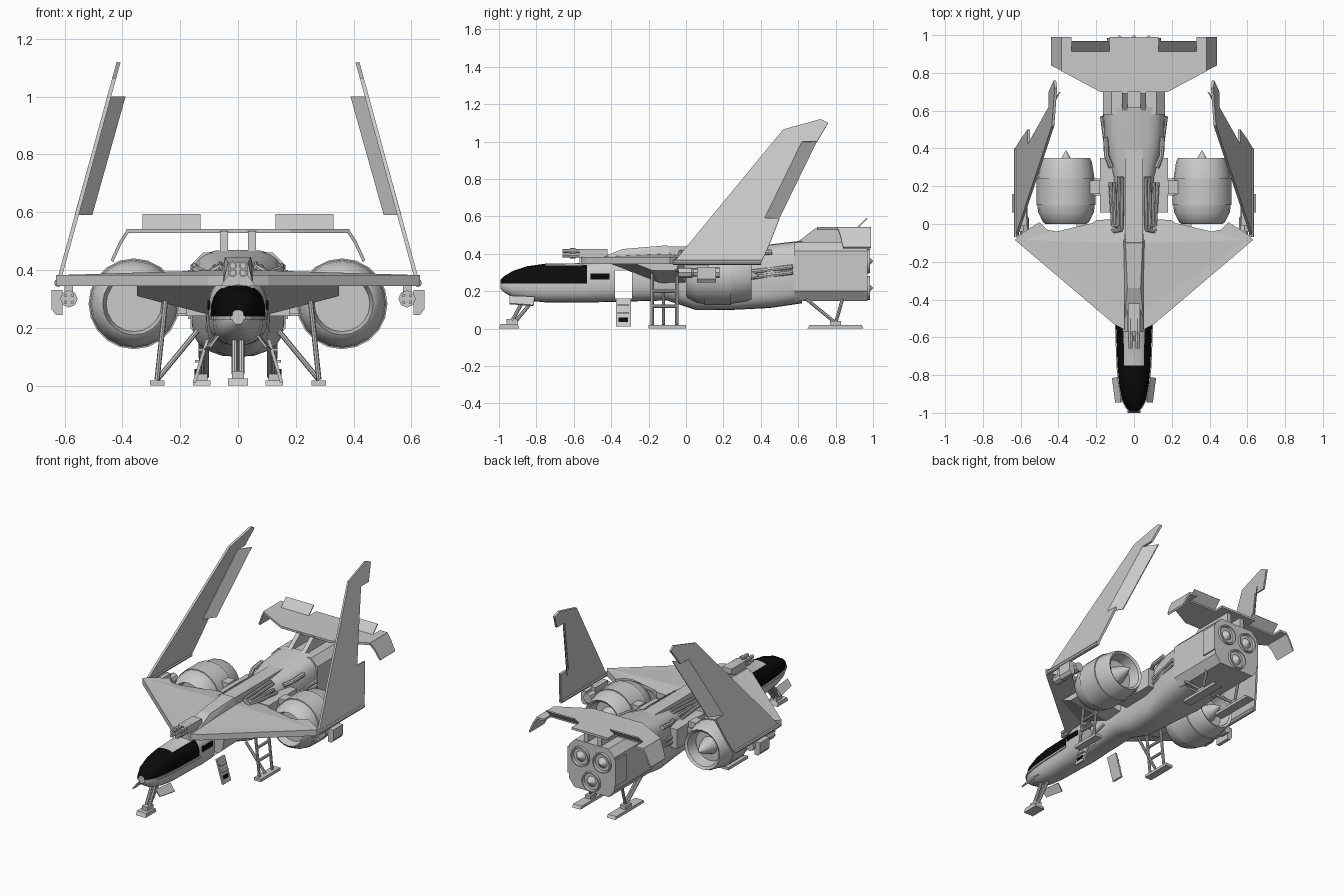
import bpy, bmesh, math
from mathutils import Vector

cube = bpy.data.objects.get("Cube")
if cube:
    bpy.data.objects.remove(cube, do_unlink=True)


def material(name, rgb):
    m = bpy.data.materials.new(name)
    m.use_nodes = True
    m.diffuse_color = (*rgb, 1)
    m.node_tree.nodes["Principled BSDF"].inputs["Base Color"].default_value = (*rgb, 1)
    return m


HULL = material("hull grey", (.59, .59, .59))
GLASS = material("canopy black", (.003, .003, .003))


def finish(name, bm, mat=HULL, mirror=False, smooth=False):
    bmesh.ops.recalc_face_normals(bm, faces=bm.faces[:])
    mesh = bpy.data.meshes.new(name)
    bm.to_mesh(mesh)
    bm.free()
    mesh.materials.append(mat)
    ob = bpy.data.objects.new(name, mesh)
    bpy.context.collection.objects.link(ob)
    if smooth:
        bpy.ops.object.select_all(action='DESELECT')
        ob.select_set(True)
        bpy.context.view_layer.objects.active = ob
        bpy.ops.object.shade_smooth_by_angle(angle=math.radians(32))
    if mirror:
        ob.modifiers.new("Mirror", 'MIRROR')
    return ob


def skin(bm, rings):
    """Join rings of points into one closed skin."""
    loops = [[bm.verts.new(p) for p in ring] for ring in rings]
    n = len(loops[0])
    for a, b in zip(loops, loops[1:]):
        for i in range(n):
            j = (i + 1) % n
            bm.faces.new((a[i], a[j], b[j], b[i]))
    bm.faces.new(loops[0])
    bm.faces.new(loops[-1])


def loft(name, rings, **kw):
    bm = bmesh.new()
    skin(bm, rings)
    return finish(name, bm, **kw)


def prism(name, pts, vec, **kw):
    pts = [Vector(p) for p in pts]
    return loft(name, [pts, [p + Vector(vec) for p in pts]], **kw)


def hull(name, pts, **kw):
    bm = bmesh.new()
    for p in pts:
        bm.verts.new(p)
    res = bmesh.ops.convex_hull(bm, input=bm.verts[:])
    loose = [g for g in res["geom_interior"] if isinstance(g, bmesh.types.BMVert)]
    bmesh.ops.delete(bm, geom=loose, context='VERTS')
    bmesh.ops.dissolve_limit(bm, angle_limit=.01, verts=bm.verts[:], edges=bm.edges[:])
    return finish(name, bm, **kw)


def box(name, xs, ys, zs, **kw):
    return hull(name, [(x, y, z) for x in xs for y in ys for z in zs], **kw)


def lathe(name, profile, x, z, sides=20, **kw):
    """Spin (y, radius) pairs around an axis along y."""
    turn = [math.tau * i / sides for i in range(sides)]
    rings = [[(x + r * math.cos(a), y, z + r * math.sin(a)) for a in turn] for y, r in profile]
    return loft(name, rings, smooth=True, **kw)


def rods(name, lines, r, sides=8, **kw):
    """Straight round rods along each polyline."""
    bm = bmesh.new()
    for line in lines:
        for a, b in zip(line, line[1:]):
            a, b = Vector(a), Vector(b)
            q = (b - a).to_track_quat('Z', 'Y')
            ring = [q @ Vector((r * math.cos(math.tau * i / sides), r * math.sin(math.tau * i / sides), 0))
                    for i in range(sides)]
            skin(bm, [[a + v for v in ring], [b + v for v in ring]])
    return finish(name, bm, **kw)


# Fuselage: y, half width, bottom, waist, top
stations = [(-.992, .02, .212, .24, .262), (-.975, .038, .195, .24, .278), (-.93, .062, .168, .24, .306),
            (-.85, .078, .15, .24, .333), (-.75, .087, .14, .24, .347), (-.53, .095, .14, .24, .35),
            (-.49, .103, .14, .25, .37), (-.1, .1, .15, .27, .39), (.05, .11, .1, .25, .4),
            (.25, .115, .1, .25, .42), (.45, .16, .11, .28, .45), (.62, .165, .135, .3, .47)]


def section(y, w, low, mid, top, n=24):
    p = .75 if y < .1 else .55
    ring = []
    for i in range(n):
        c, s = math.cos(math.tau * i / n), math.sin(math.tau * i / n)
        h = top - mid if s > 0 else mid - low
        ring.append((math.copysign(w * abs(c) ** p, c), y, mid + math.copysign(h * abs(s) ** p, s)))
    return ring


body = loft("fuselage", [section(*s) for s in stations], smooth=True)
body.data.materials.append(GLASS)
for f in body.data.polygons:
    c = f.center
    if c.z > .242 and (c.y < -.75 or (c.y < -.53 and abs(c.x) > .058)):
        f.material_index = 1

# Doorway through the cabin
cutter = box("door_cutter", (-.3, .3), (-.38, -.29), (.16, .31))
cutter.hide_render = True
cut = body.modifiers.new("Doorway", 'BOOLEAN')
cut.operation, cut.solver, cut.object = 'DIFFERENCE', 'EXACT', cutter
bpy.context.view_layer.objects.active = body
bpy.ops.object.modifier_apply(modifier=cut.name)
bpy.data.objects.remove(cutter, do_unlink=True)
box("cabin_window", (.096, .106), (-.51, -.41), (.262, .295), mat=GLASS, mirror=True)

# Sill below the canopy
rim = [(w + .006, y) for y, w, *_ in stations[:6]]
prism("canopy_sill", [(x, y, .228) for x, y in rim] + [(-x, y, .228) for x, y in reversed(rim)], (0, 0, .013))

# Boarding steps
hull("step_ramp", [(x + d, y, z) for x, z in ((.1, .16), (.145, .01)) for d in (0, .012) for y in (-.375, -.295)],
     mirror=True)
for i in range(2):
    x, z = .118 + .012 * i, .12 - .04 * i
    box(f"step_{i + 1}", (x, x + .018), (-.365, -.305), (z, z + .008), mirror=True)
box("lowest_step", (.141, .15), (-.36, -.31), (.035, .058), mat=GLASS, mirror=True)

# Spine, pipes and side housings
ridge = [(.05, -.5, .36), (.035, -.34, .425), (.045, -.1, .445), (.06, -.08, .38)]
hull("dorsal_hump", ridge + [(-x, y, z) for x, y, z in ridge])
box("spine", (-.045, .045), (-.1, .45), (.36, .44))
rods("spine_pipes", [[(.062, .25, .42), (.065, -.03, .41), (.11, -.04, .385), (.125, .22, .375)],
                     [(.08, .25, .41), (.085, -.01, .4), (.1, -.01, .39), (.105, .22, .39)]], .01, mirror=True)
box("side_housing", (.08, .18), (.06, .35), (.24, .365), mirror=True)
rods("side_exhausts", [[(.135, .32, z), (.168, .57, z + .03)] for z in (.27, .3)], .012, mirror=True)
rods("shoulder_tubes", [[(.12, .3, .39), (.145, .36, .4), (.15, .46, .41)]], .014, mirror=True)

# Roof gun
hull("gun_base", [(x, y, z) for s in (-1, 1) for x, z in ((.06 * s, .345), (.035 * s, .38)) for y in (-.57, -.42)])
box("gun_body", (-.033, .033), (-.57, -.42), (.36, .425))
rods("gun_barrels", [[(x, -.66, z), (x, -.5, z)] for x in (-.018, .018) for z in (.39, .415)], .011)
rods("gun_collars", [[(x, -.62, z), (x, -.59, z)] for x in (-.018, .018) for z in (.39, .415)], .015)

# Fixed wings and root fairings
wing = [(.05, -.56), (.106, -.53), (.63, -.085), (.61, -.06), (.5, .01), (.46, -.03),
        (.36, -.05), (.26, -.03), (.2, .02), (.05, .03)]
prism("wing", [(x, y, .345) for x, y in wing], (0, 0, .038), mirror=True)
hull("wing_crown", [(.05, -.45, .383), (.6, -.085, .383), (.05, .02, .383), (.2, .01, .383), (.05, -.1, .4)], mirror=True)
hull("wing_root_fairing", [(.08, -.14, .24), (.08, 0, .24), (.08, -.41, .35), (.08, .02, .35), (.35, -.18, .31),
                           (.35, -.05, .31), (.35, -.28, .35), (.35, -.04, .35)], mirror=True)

# Folded outer wings
outer = [(-.07, .35), (.52, 1.065), (.72, 1.12), (.76, 1.1), (.7, 1), (.62, 1), (.42, .59),
         (.5, .59), (.45, .46), (.4, .35)]
prism("folded_wing", [(.63 - .273 * (z - .35), y, z) for y, z in outer], (-.013, 0, -.003), mirror=True)
prism("wing_flap", [(.452, .62, 1), (.565, .42, .59), (.51, .5, .59), (.395, .7, 1)], (-.006, 0, 0), mirror=True)
rods("fold_hinge", [[(.622, -.07, .355), (.622, .4, .355)]], .014, mirror=True)

# Wingtip guns
lathe("tip_gun", [(-.04, .018), (-.04, .03), (.03, .03), (.04, .022), (.12, .022), (.12, .03), (.18, .03)],
      .585, .3, sides=8, mirror=True)
rods("tip_gun_barrels", [[(.585 + x, -.06, .3 + z), (.585 + x, 0, .3 + z)] for x in (-.012, .012) for z in (-.012, .012)],
     .006, mirror=True)
prism("tip_gun_box", [(.607, .06, .33), (.645, .06, .33), (.645, .06, .265), (.63, .06, .245), (.607, .06, .245)],
      (0, .1, 0), mirror=True)
box("tip_gun_mount", (.57, .6), (-.01, .12), (.32, .35), mirror=True)

# Jet nacelles
lathe("nacelle", [(.05, .001), (.05, .096), (.02, .102), (0, .108), (.01, .122), (.06, .147), (.1, .152), (.1, .157),
                  (.24, .157), (.24, .151), (.33, .137), (.35, .127), (.34, .112), (.27, .1), (.27, .055),
                  (.33, .035), (.39, .001)], .36, .283, mirror=True)
box("nacelle_mount", (.1, .26), (.15, .24), (.25, .34), mirror=True)
box("nacelle_clamp", (.18, .26), (.16, .23), (.24, .375), mirror=True)

# Tail section with three rocket nozzles
half = [(.12, .46), (.165, .415), (.165, .2), (.125, .148)]
prism("tail_box", [(x, .58, z) for x, z in half] + [(-x, .58, z) for x, z in reversed(half)], (0, .39, 0))
box("tail_side_panel", (.16, .173), (.86, .97), (.23, .4), mirror=True)
nozzle = [(.94, .068), (.985, .064), (.985, .056), (.96, .05), (.96, .044), (1, .001)]
lathe("upper_nozzle", nozzle, .078, .36, mirror=True)
lathe("lower_nozzle", nozzle, 0, .217)

# Tailplane
prism("tail_fin", [(.035, .58, .45), (.035, .69, .535), (.035, .96, .535), (.035, .96, .44)], (.028, 0, 0), mirror=True)
plane = [(0, .7), (.18, .7), (.385, .81), (.385, .99), (.33, .99), (.33, .92), (.13, .92), (.13, .99), (0, .99)]
prism("tailplane", [(x, y, .528) for x, y in plane], (0, 0, .014), mirror=True)
prism("tailplane_tip", [(.383, .81, .542), (.41, .825, .5), (.44, .84, .435), (.44, .99, .435), (.41, .99, .5),
                        (.383, .99, .542)], (-.008, 0, -.008), mirror=True)
prism("elevator", [(.13, .91, .538), (.33, .91, .538), (.33, .965, .593), (.13, .965, .593)], (0, .005, -.005), mirror=True)

# Nose skid and its doors
hull("nose_foot", [(x, y, z) for x in (-.035, .035) for y, z in ((-1, 0), (-.89, 0), (-.99, .025), (-.9, .025))])
box("nose_ankle", (-.02, .02), (-.96, -.9), (.02, .05))
rods("nose_struts", [[(x, -.93, .04), (x, -.86, .17)] for x in (-.012, .012)] + [[(0, -.91, .04), (0, -.81, .16)]], .01)
prism("nose_gear_door", [(.065, -.945, .17), (.075, -.81, .165), (.112, -.815, .12), (.095, -.945, .13)],
      (.005, 0, .006), mirror=True)

# Main skids under the wings
box("main_foot", (.255, .305), (-.2, 0), (0, .018), mirror=True)
rods("main_struts", [[(.28, y, .02), (.25, y, .3)] for y in (-.18, -.05)] +
     [[(.28, -.12, .02), (.14, -.12, .19)], [(.27, -.18, .12), (.27, -.05, .12)],
      [(.258, -.18, .2), (.258, -.05, .2)]], .009, mirror=True)

# Rear skids
hull("rear_foot", [(x, y, z) for x in (.095, .155) for y, z in ((.65, 0), (.95, 0), (.66, .018), (.94, .018))], mirror=True)
box("rear_ankle", (.105, .145), (.77, .83), (.015, .04), mirror=True)
rods("rear_struts", [[(.13, .58, .21), (.125, .8, .03)], [(.11, .58, .21), (.11, .8, .03)],
                     [(.125, .84, .17), (.125, .8, .03)]], .009, mirror=True)
